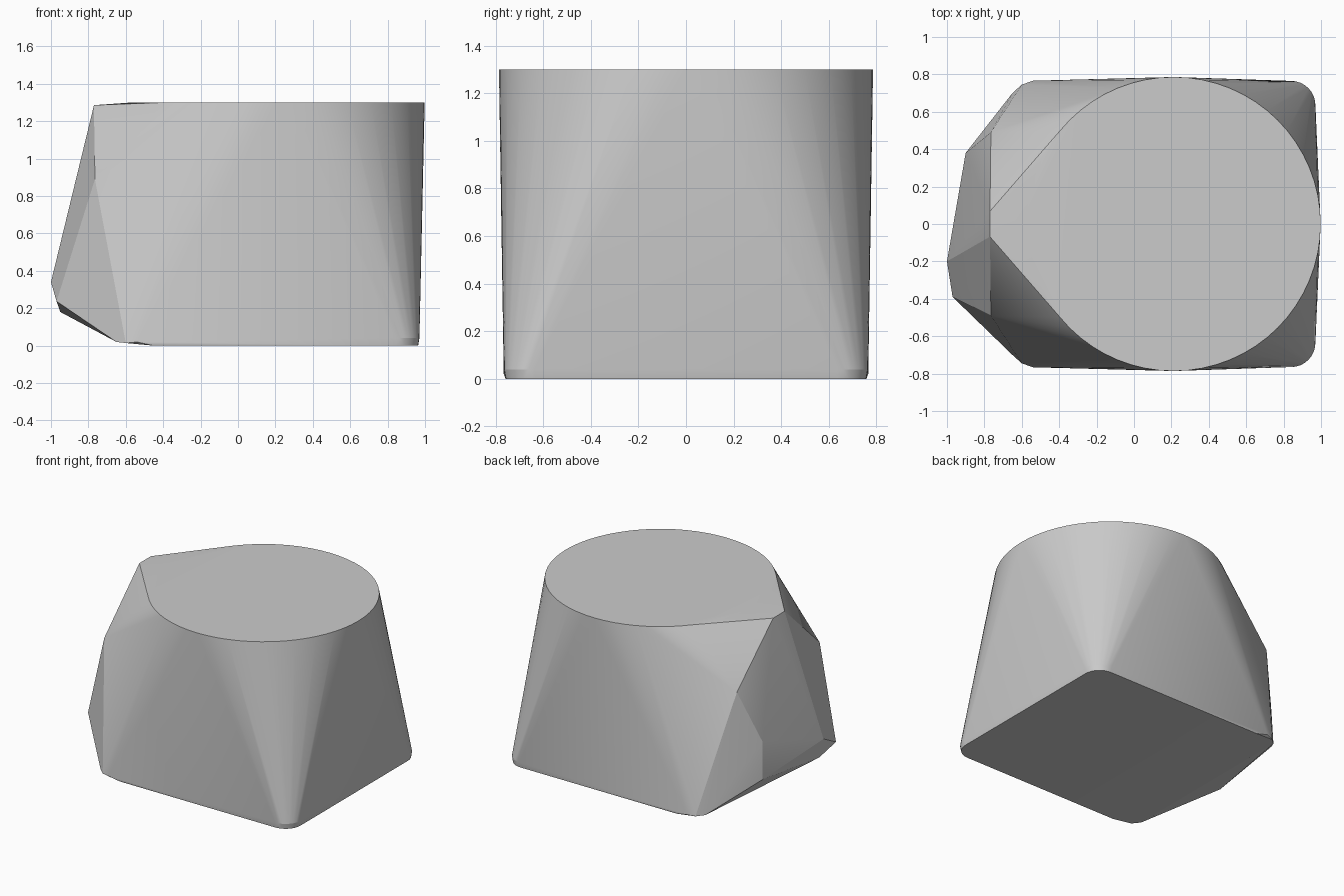
import bpy, bmesh, math

cube = bpy.data.objects.get("Cube")
if cube:
    bpy.data.objects.remove(cube, do_unlink=True)

HEIGHT = 1.3

# Plain grey material
grey = bpy.data.materials.new("plain grey")
grey.use_nodes = True
colour = (0.6, 0.6, 0.6, 1)
grey.diffuse_color = colour
grey.node_tree.nodes["Principled BSDF"].inputs["Base Color"].default_value = colour


def arc(cx, cy, radius, start, end, steps, z):
    """Points along a horizontal arc, angles in degrees."""
    angles = [math.radians(start + (end - start) * i / steps) for i in range(steps + 1)]
    return [(cx + radius * math.cos(a), cy + radius * math.sin(a), z) for a in angles]


def both_sides(points):
    """Points with their copies mirrored across y."""
    return points + [(x, -y, z) for x, y, z in points]


# Round flat top, coming to a blunt tip on the right
points = arc(0.212, 0, 0.786, 0, 354.375, 63, HEIGHT)
points += both_sides([(-0.77, 0.068, HEIGHT - 0.014)])

# Rounded foot corners, with a slightly softened lower edge
points += both_sides(arc(0.84, 0.635, 0.13, 0, 90, 8, 0.04))
points += both_sides(arc(0.84, 0.635, 0.123, 0, 90, 8, 0))
points += both_sides([(-0.45, 0.758, 0), (-0.54, 0.766, 0.02),
                      (-0.6, 0.745, 0.014), (-0.65, 0.7, 0.02)])

# Faceted nose
points += both_sides([(-0.765, 0.49, 0.89)])
points += [(-0.9, 0.38, 0.515), (-0.9, 0.38, 0.23), (-1, -0.2, 0.34),
           (-0.97, -0.39, 0.237), (-0.95, -0.22, 0.18)]

# Wrap the outline points in one convex shell
bm = bmesh.new()
for p in points:
    bm.verts.new(p)
hull = bmesh.ops.convex_hull(bm, input=bm.verts)
loose = [v for v in bm.verts if not v.link_faces]
bmesh.ops.delete(bm, geom=loose, context="VERTS")
bmesh.ops.dissolve_limit(bm, angle_limit=math.radians(0.1),
                         verts=bm.verts, edges=bm.edges)
bmesh.ops.recalc_face_normals(bm, faces=bm.faces)

mesh = bpy.data.meshes.new("faceted_block")
bm.to_mesh(mesh)
bm.free()
mesh.materials.append(grey)
block = bpy.data.objects.new("faceted_block", mesh)
bpy.context.collection.objects.link(block)

# Smooth the curved walls and keep the rim sharp
bpy.ops.object.select_all(action="DESELECT")
block.select_set(True)
bpy.context.view_layer.objects.active = block
bpy.ops.object.shade_smooth_by_angle(angle=math.radians(15))
